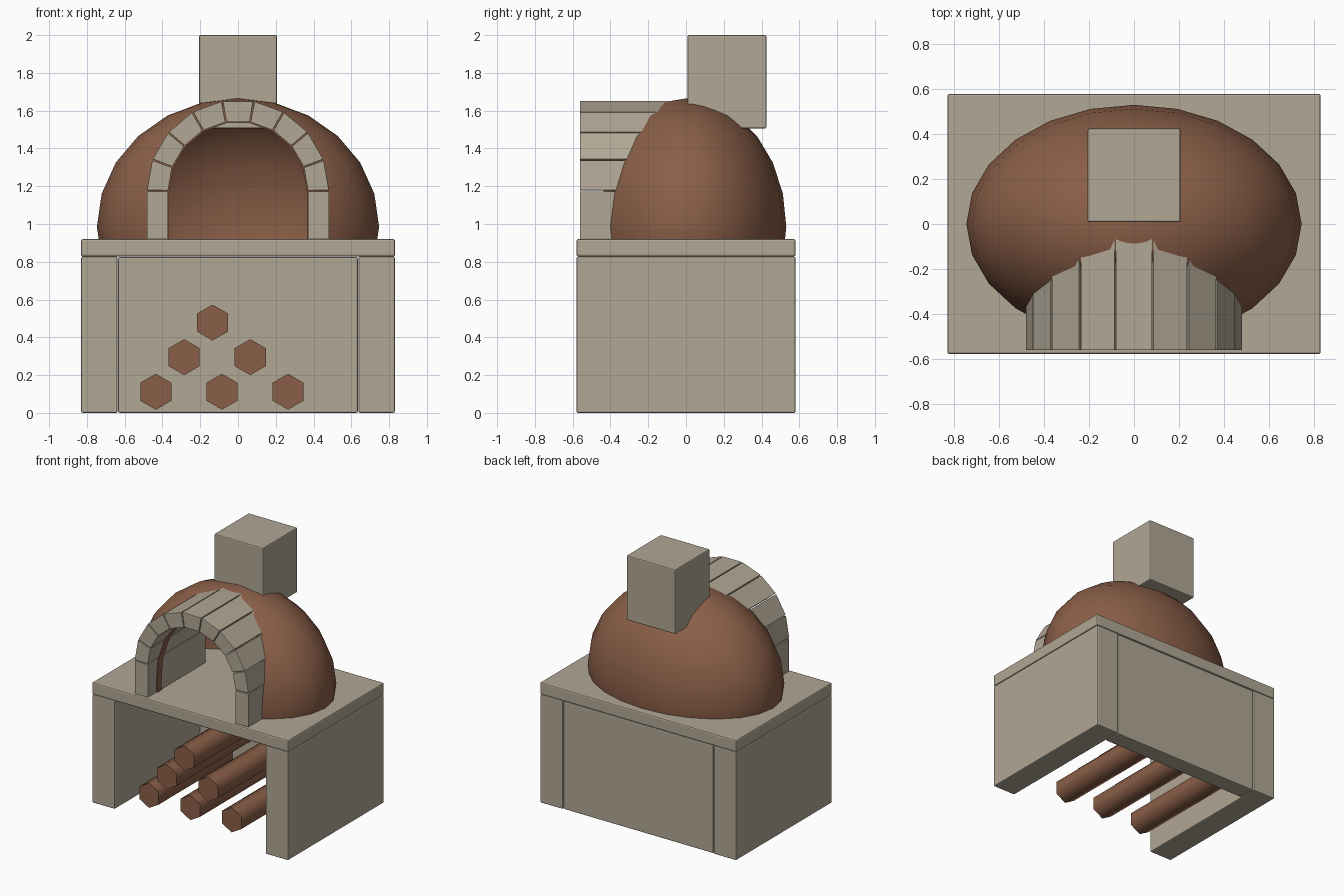
import bpy, bmesh, math

if "Cube" in bpy.data.objects:
    bpy.data.objects.remove(bpy.data.objects["Cube"])


def material(name, rgb):
    m = bpy.data.materials.new(name)
    m.diffuse_color = (*rgb, 1)
    m.use_nodes = True
    m.node_tree.nodes["Principled BSDF"].inputs["Base Color"].default_value = m.diffuse_color
    return m


STONE = material("pale_stone", (0.44, 0.385, 0.30))
CLAY = material("brown_clay", (0.255, 0.113, 0.064))


def add_object(name, bm, mat):
    bmesh.ops.recalc_face_normals(bm, faces=bm.faces)
    me = bpy.data.meshes.new(name)
    bm.to_mesh(me)
    bm.free()
    me.materials.append(mat)
    ob = bpy.data.objects.new(name, me)
    bpy.context.collection.objects.link(ob)
    return ob


def prism(name, outline, y0, y1, mat, bevel=0.0):
    """Extrude an (x, z) outline along y."""
    bm = bmesh.new()
    face = bm.faces.new([bm.verts.new((x, y0, z)) for x, z in outline])
    ext = bmesh.ops.extrude_face_region(bm, geom=[face])
    moved = [v for v in ext["geom"] if isinstance(v, bmesh.types.BMVert)]
    bmesh.ops.translate(bm, verts=moved, vec=(0, y1 - y0, 0))
    if bevel:
        bmesh.ops.bevel(bm, geom=bm.edges[:], offset=bevel, segments=2,
                        profile=0.5, affect='EDGES')
    return add_object(name, bm, mat)


def block(name, x0, x1, y0, y1, z0, z1, bevel=0.008):
    return prism(name, [(x0, z0), (x1, z0), (x1, z1), (x0, z1)], y0, y1, STONE, bevel)


def smooth(ob, degrees):
    bpy.ops.object.select_all(action='DESELECT')
    ob.select_set(True)
    bpy.context.view_layer.objects.active = ob
    bpy.ops.object.shade_smooth_by_angle(angle=math.radians(degrees))


# Stand: two side walls, back wall and worktop
block("left_wall", -0.83, -0.638, -0.58, 0.58, 0, 0.828)
block("right_wall", 0.638, 0.83, -0.58, 0.58, 0, 0.828)
block("back_wall", -0.634, 0.634, 0.44, 0.575, 0, 0.826)
block("worktop", -0.832, 0.832, -0.58, 0.58, 0.828, 0.92, 0.01)

# Chimney, reaching into the dome
block("chimney", -0.207, 0.207, 0.008, 0.425, 1.505, 2.0)

# Arch: straight legs and nine wedge stones
ARCH_Z, R_IN, R_OUT = 1.175, 0.37, 0.482
Y_FRONT, Y_BACK = -0.562, 0.14


def polar(r, deg):
    a = math.radians(deg)
    return (r * math.cos(a), ARCH_Z + r * math.sin(a))


for side, s in (("left", -1), ("right", 1)):
    a, b = sorted((s * R_IN, s * R_OUT))
    block(side + "_arch_leg", a, b, Y_FRONT, Y_BACK, 0.92, ARCH_Z - 0.003, 0.003)
for i in range(9):
    a, b = i * 20 + 0.4, i * 20 + 19.6
    prism(f"arch_stone_{i + 1}",
          [polar(R_IN, a), polar(R_OUT, a), polar(R_OUT, b), polar(R_IN, b)],
          Y_FRONT, Y_BACK, STONE, 0.003)

# Dome: hollow half ellipsoid with an arched mouth
bm = bmesh.new()
bmesh.ops.create_uvsphere(bm, u_segments=24, v_segments=12, radius=1)
for v in bm.verts:
    v.co = (v.co.x * 0.747, v.co.y * 0.531, 0.985 + v.co.z * 0.68)
bmesh.ops.bisect_plane(bm, geom=bm.verts[:] + bm.edges[:] + bm.faces[:],
                       plane_co=(0, 0, 0.915), plane_no=(0, 0, 1), clear_inner=True)
dome = add_object("dome", bm, CLAY)

r = R_IN - 0.006
mouth = [(r, 0.8)] + [polar(r, d * 20) for d in range(10)] + [(-r, 0.8)]
cutter = prism("mouth_cutter", mouth, -0.8, 0.1, CLAY)
cutter.hide_render = True

shell = dome.modifiers.new("shell", 'SOLIDIFY')
shell.thickness = 0.05
shell.offset = -1
cut = dome.modifiers.new("mouth", 'BOOLEAN')
cut.operation = 'DIFFERENCE'
cut.solver = 'EXACT'
cut.object = cutter
bpy.context.view_layer.objects.active = dome
for mod in ("shell", "mouth"):
    bpy.ops.object.modifier_apply(modifier=mod)
bpy.data.objects.remove(cutter)
smooth(dome, 35)

# Firewood: a pyramid of six-sided logs
n = 0
for row in range(3):
    for k in range(3 - row):
        n += 1
        cx, cz = -0.435 + row * 0.15 + k * 0.35, 0.112 + row * 0.183
        hexagon = [(cx + 0.095 * math.sin(j * math.pi / 3),
                    cz + 0.095 * math.cos(j * math.pi / 3)) for j in range(6)]
        smooth(prism(f"log_{n}", hexagon, -0.455, 0.455, CLAY), 65)
